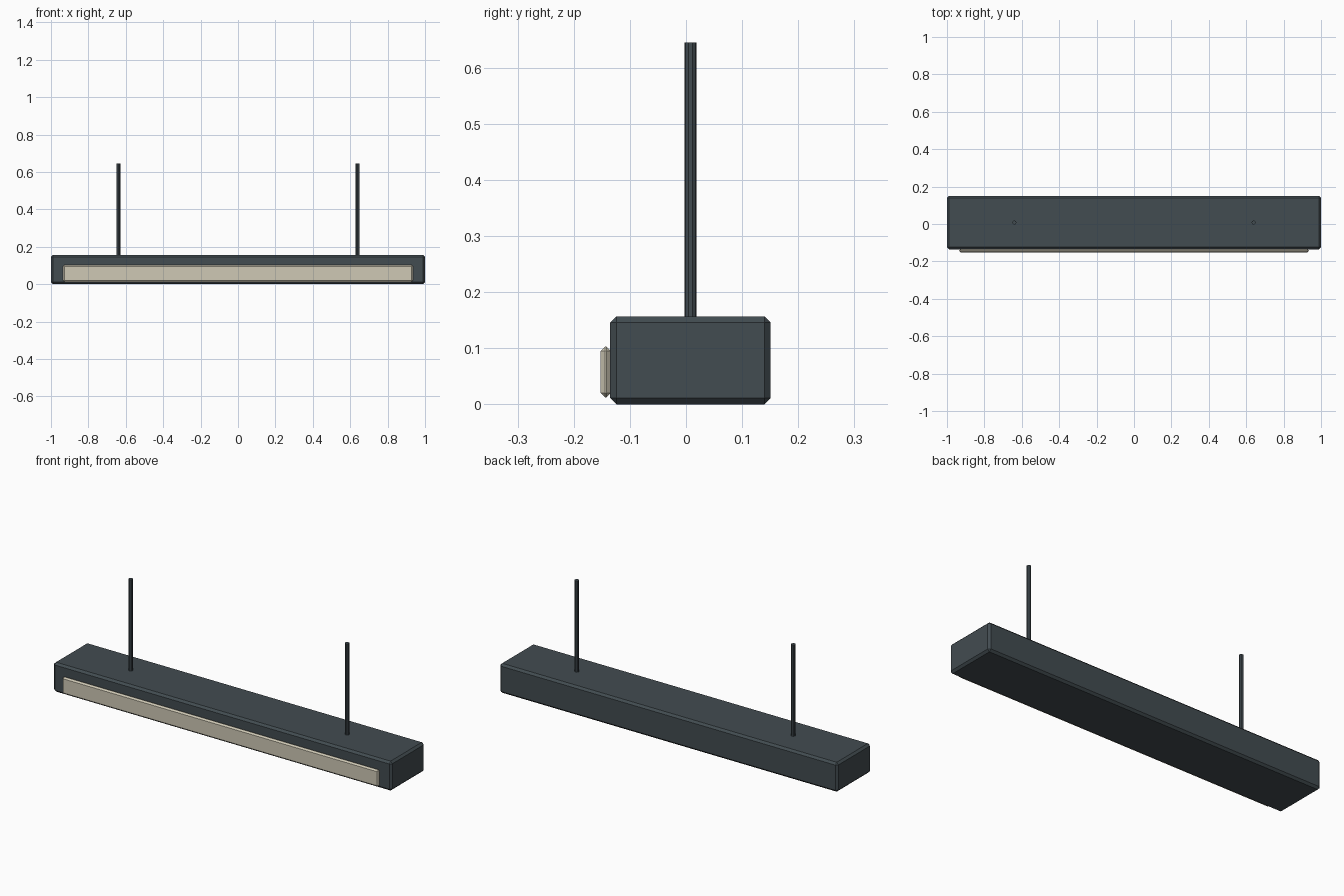
import bpy

cube = bpy.data.objects.get("Cube")
if cube:
    bpy.data.objects.remove(cube, do_unlink=True)


def material(name, colour):
    mat = bpy.data.materials.new(name)
    mat.use_nodes = True
    mat.diffuse_color = (*colour, 1)
    mat.node_tree.nodes["Principled BSDF"].inputs["Base Color"].default_value = (*colour, 1)
    return mat


charcoal = material("charcoal", (0.055, 0.072, 0.082))
cream = material("cream", (0.62, 0.58, 0.46))


def chamfered_box(name, low, high, chamfer, mat):
    bpy.ops.mesh.primitive_cube_add(size=1, location=[(a + b) / 2 for a, b in zip(low, high)])
    box = bpy.context.object
    box.name = name
    box.scale = [b - a for a, b in zip(low, high)]
    bpy.ops.object.transform_apply(location=False, rotation=False, scale=True)
    bevel = box.modifiers.new("chamfer", "BEVEL")
    bevel.width = chamfer
    bevel.segments = 1
    box.data.materials.append(mat)


# Long housing and the pale panel on its front
chamfered_box("housing", (-1, -0.135, 0), (1, 0.151, 0.157), 0.011, charcoal)
chamfered_box("light_panel", (-0.935, -0.152, 0.012), (0.935, -0.134, 0.103), 0.008, cream)

# Pair of hanging rods
bottom, top = 0.15, 0.645
for side, x in (("left", 0.64), ("right", -0.64)):
    bpy.ops.mesh.primitive_cylinder_add(vertices=10, radius=0.011, depth=top - bottom,
                                        location=(x, 0.008, (bottom + top) / 2))
    rod = bpy.context.object
    rod.name = side + "_hanging_rod"
    rod.data.materials.append(charcoal)
